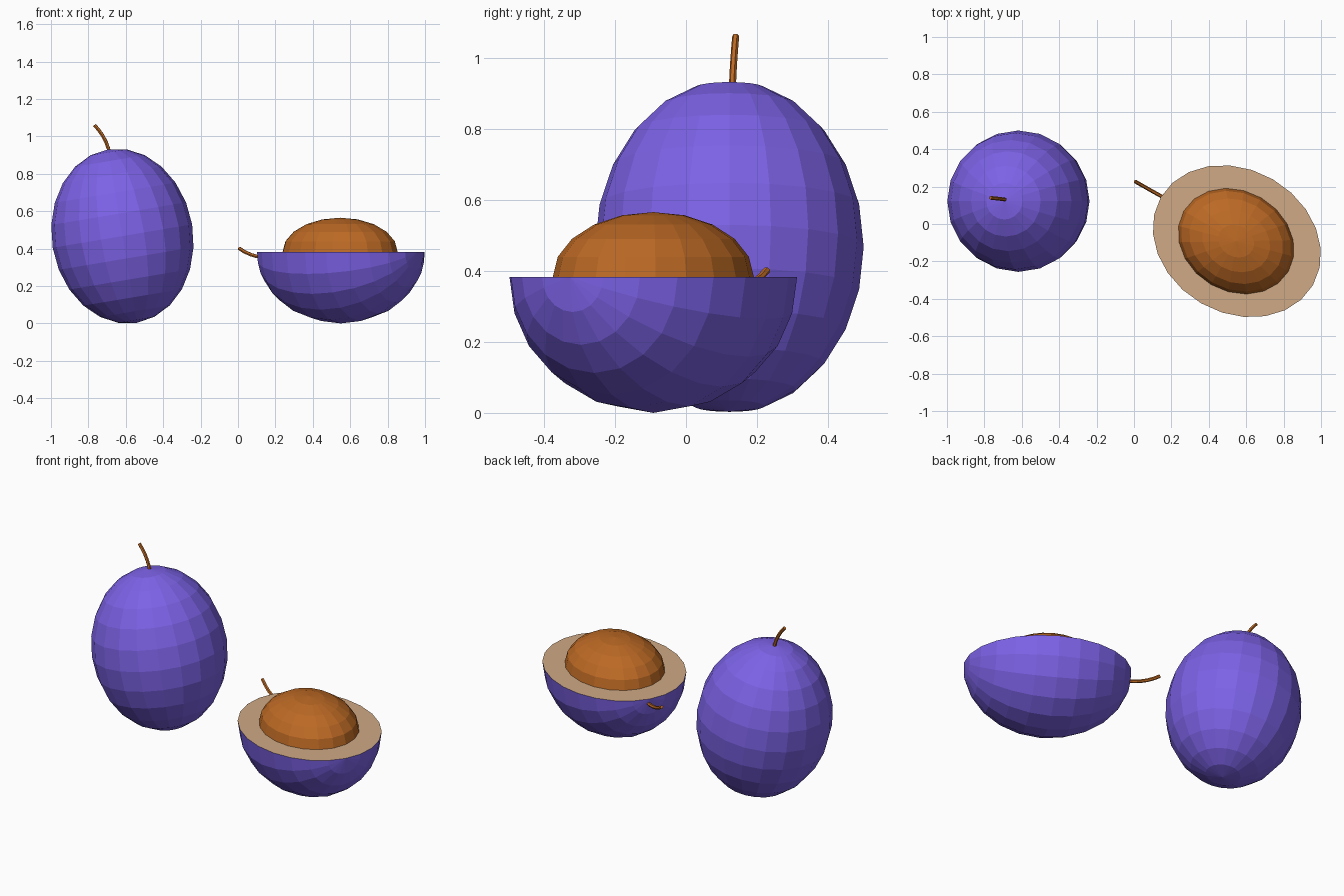
import bpy, bmesh, math
from mathutils import Matrix, Vector

if "Cube" in bpy.data.objects:
    bpy.data.objects.remove(bpy.data.objects["Cube"])


def material(name, srgb):
    lin = [((c / 255 + 0.055) / 1.055) ** 2.4 for c in srgb]
    m = bpy.data.materials.new(name)
    m.diffuse_color = (*lin, 1)
    m.use_nodes = True
    m.node_tree.nodes["Principled BSDF"].inputs["Base Color"].default_value = m.diffuse_color
    return m


SKIN = material("purple skin", (124, 98, 230))
FLESH = material("tan flesh", (208, 170, 134))
WOOD = material("brown wood", (188, 105, 36))


def ellipsoid(name, size, rot, loc, segs, rings, mats, cut=False):
    """Low-poly ellipsoid; with cut=True only the capped lower half is kept."""
    bm = bmesh.new()
    bmesh.ops.create_uvsphere(bm, u_segments=segs, v_segments=rings, radius=1)
    bm.transform(rot @ Matrix.Diagonal((*size, 1)))
    if cut:
        bmesh.ops.bisect_plane(bm, geom=bm.verts[:] + bm.edges[:] + bm.faces[:],
                               dist=1e-4, plane_co=(0, 0, 0), plane_no=(0, 0, 1),
                               clear_outer=True)
        rim = [e for e in bm.edges if e.is_boundary]
        bmesh.ops.holes_fill(bm, edges=rim, sides=0)
        bmesh.ops.recalc_face_normals(bm, faces=bm.faces[:])
        for f in bm.faces:  # the flat cap is flesh
            if f.calc_center_median().z > -1e-3:
                f.material_index = 1
    me = bpy.data.meshes.new(name)
    bm.to_mesh(me)
    bm.free()
    for m in mats:
        me.materials.append(m)
    ob = bpy.data.objects.new(name, me)
    ob.location = loc
    bpy.context.collection.objects.link(ob)
    return ob


def stem(name, a, b, c, radius=0.01):
    """Thin bent tube along a quadratic curve a-b-c."""
    a, b, c = Vector(a), Vector(b), Vector(c)
    cu = bpy.data.curves.new(name, 'CURVE')
    cu.dimensions = '3D'
    cu.bevel_depth = radius
    cu.bevel_resolution = 1
    cu.use_fill_caps = True
    sp = cu.splines.new('POLY')
    n = 6
    sp.points.add(n - 1)
    for i in range(n):
        t = i / (n - 1)
        p = a * (1 - t) ** 2 + b * 2 * t * (1 - t) + c * t * t
        sp.points[i].co = (*p, 1)
    sp.use_smooth = False
    cu.materials.append(WOOD)
    ob = bpy.data.objects.new(name, cu)
    bpy.context.collection.objects.link(ob)


# Whole fruit, leaning slightly to the left
lean = Matrix.Rotation(math.radians(-9.5), 4, 'Y')
ellipsoid("whole_fruit", (0.378, 0.378, 0.47), lean, (-0.618, 0.122, 0.467),
          20, 12, [SKIN])
stem("whole_fruit_stem", (-0.685, 0.13, 0.90), (-0.70, 0.133, 0.99), (-0.767, 0.14, 1.06))

# Half fruit, lying with its long axis level and its cut face up
turn = Matrix.Rotation(math.radians(-30), 4, 'Z')
ellipsoid("half_fruit", (0.383, 0.383, 0.47),
          turn @ Matrix.Rotation(math.radians(-90), 4, 'Y'),
          (0.55, -0.092, 0.383), 20, 12, [SKIN, FLESH], cut=True)
stem("half_fruit_stem", (0.17, 0.135, 0.352), (0.08, 0.185, 0.348), (0.005, 0.228, 0.402))

# Pit standing out of the cut face
ellipsoid("pit", (0.323, 0.268, 0.182), turn, (0.546, -0.092, 0.383), 20, 10, [WOOD])
